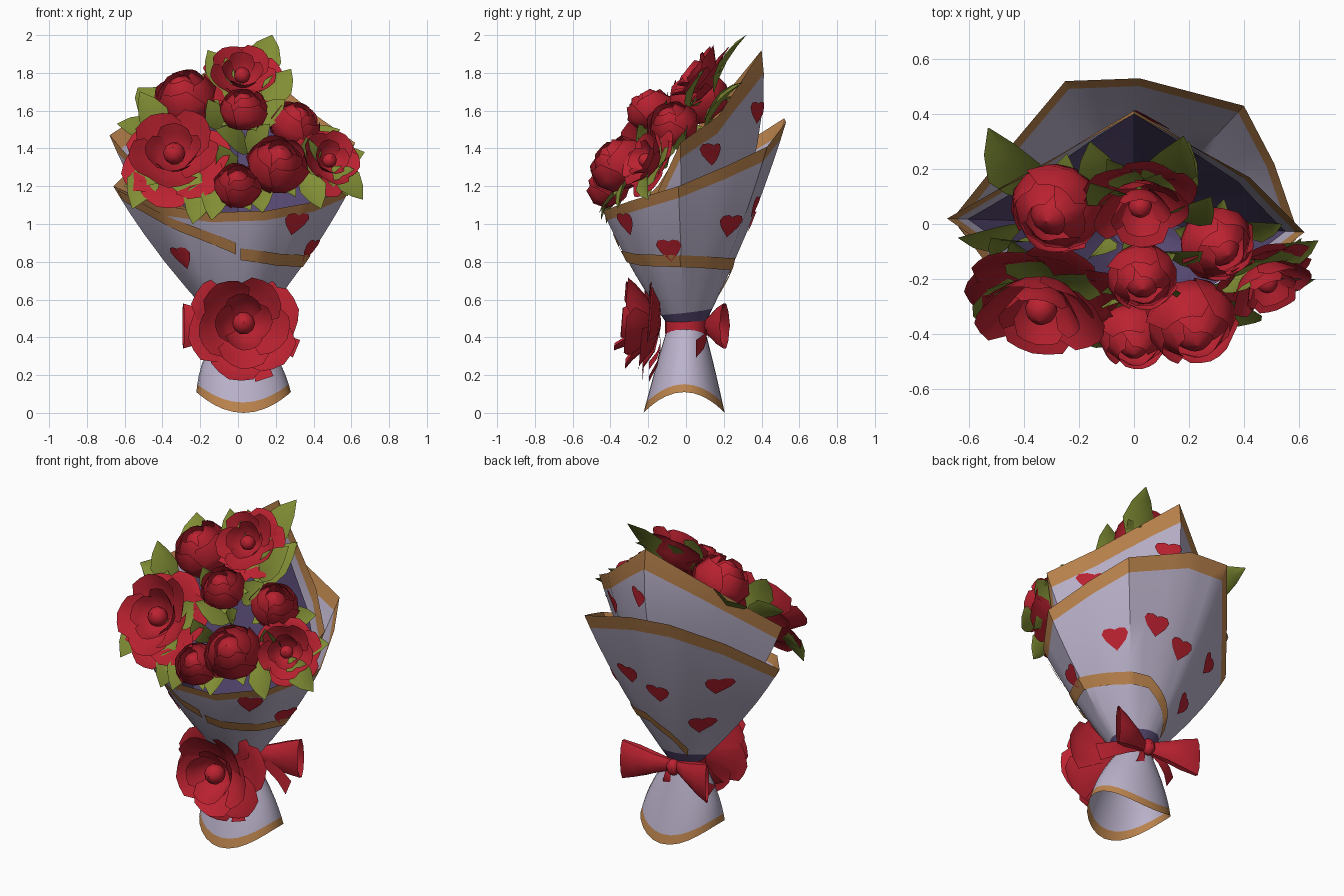
import bpy, math, random
from mathutils import Vector

if "Cube" in bpy.data.objects:
    bpy.data.objects.remove(bpy.data.objects["Cube"])
random.seed(4)

def mat(name, rgb):
    m = bpy.data.materials.new(name)
    m.diffuse_color = (*rgb, 1)
    m.use_nodes = True
    m.node_tree.nodes["Principled BSDF"].inputs["Base Color"].default_value = m.diffuse_color
    return m

RED = mat("rose red", (0.50, 0.016, 0.03))
GREEN = mat("leaf green", (0.22, 0.27, 0.035))
PAPER = mat("lavender paper", (0.50, 0.45, 0.60))
TRIM = mat("tan trim", (0.50, 0.23, 0.075))
PURPLE = mat("dark purple", (0.10, 0.07, 0.18))

def build(name, patches, mats, angle=35):
    """patches: list of (verts, faces, material slot)"""
    vs, fs, ms = [], [], []
    for v, f, m in patches:
        o = len(vs)
        vs += [tuple(p) for p in v]
        fs += [tuple(i + o for i in q) for q in f]
        ms += [m] * len(f) if isinstance(m, int) else m
    me = bpy.data.meshes.new(name)
    me.from_pydata(vs, [], fs)
    for m in mats:
        me.materials.append(m)
    for p, k in zip(me.polygons, ms):
        p.material_index = k
        p.use_smooth = True
    me.set_sharp_from_angle(angle=math.radians(angle))
    ob = bpy.data.objects.new(name, me)
    bpy.context.collection.objects.link(ob)
    return ob

def grid(fn, us, vs, closed=False, rule=lambda j: 0):
    n = len(us)
    v = [fn(a, b) for b in vs for a in us]
    f, m = [], []
    for j in range(len(vs) - 1):
        for i in range(n if closed else n - 1):
            k = (i + 1) % n
            f.append((j * n + i, j * n + k, (j + 1) * n + k, (j + 1) * n + i))
            m.append(rule(j))
    return v, f, m

# ---- paper sheets: ruled from the waist to a rim polygon ----
class Sheet:
    def __init__(self, rim, r0, z0, bulge, back=0):
        self.rim = [Vector(p) for p in rim]
        self.r0, self.z0, self.bulge, self.back = r0, z0, bulge, back
        self.ang = [math.degrees(math.atan2(p.y, p.x)) for p in self.rim]
        for i in range(1, len(rim)):
            while self.ang[i] < self.ang[i - 1]:
                self.ang[i] += 360
        self.ang.append(self.ang[0] + 360)
        self.rim.append(self.rim[0])
        self.samples = [a + (b - a) * k / 3 for a, b in zip(self.ang, self.ang[1:]) for k in range(3)]

    def top(self, a):
        a = self.ang[0] + (a - self.ang[0]) % 360
        for i in range(len(self.rim) - 1):
            if a <= self.ang[i + 1]:
                f = (a - self.ang[i]) / (self.ang[i + 1] - self.ang[i])
                return self.rim[i].lerp(self.rim[i + 1], f)

    def at(self, a, t, off=0.0):
        R = self.top(a)
        d = Vector((R.x, R.y, 0)).normalized()
        h = t + (self.bulge + self.back * max(0, d.y) ** 2 * t) * t * (1 - t)
        p = (d * self.r0).lerp(Vector((R.x, R.y, 0)), h) + d * off
        p.z = self.z0 + (R.z - self.z0) * t
        return p

    def at_z(self, a, z, off=0.008):
        return self.at(a, (z - self.z0) / (self.top(a).z - self.z0), off)

outer = Sheet([(.6, -.04, 1.2), (.51, .22, 1.31), (.4, .43, 1.41), (.02, .53, 1.54), (-.25, .52, 1.56),
               (-.46, .27, 1.4), (-.66, .02, 1.2), (-.42, -.3, 1.1), (-.15, -.43, 1.06), (.15, -.44, 1.07),
               (.42, -.3, 1.12)], .1, .47, .25)
inner = Sheet([(.62, -.03, 1.43), (.42, .17, 1.57), (0, .4, 1.92), (-.4, .18, 1.65), (-.68, .02, 1.47),
               (-.44, -.15, 1.2), (-.15, -.35, 1.0), (.15, -.36, 1.0), (.4, -.2, 1.06)], .08, .47, .3, 1.4)
rows = [0, .08, .25, .45, .65, .8, .915, 1]
build("outer_wrapper", [grid(outer.at, outer.samples, rows, True,
      lambda j: 1 if j == 6 else 2 if j == 0 else 0)], [PAPER, TRIM, PURPLE])
build("inner_wrapper", [grid(inner.at, inner.samples, rows, True,
      lambda j: 1 if j == 6 else 0)], [PAPER, TRIM])
build("wrapper_lining", [grid(lambda a, t: inner.at(a, t, -.012 if t else -.079), inner.samples,
      [0, .05, .25, .45, .65, .8, .86], True)], [PURPLE])

# flared paper skirt under the tie, open at the bottom
def skirt(a, t):
    c, s = math.cos(a), math.sin(a)
    hx, hy = t + .65 * t * (1 - t), t + .1 * t * (1 - t)
    return Vector((.03 * t + c * (.095 + .155 * hx), s * (.095 + .12 * hy) - .01 * t,
                   .46 + (.11 * c * c - .46) * t))
build("wrapper_skirt", [grid(skirt, [k * math.tau / 28 for k in range(28)], [0, .2, .4, .6, .75, .88, 1],
      True, lambda j: 1 if j == 5 else 0)], [PAPER, TRIM])

# spiral edge of the overlapping paper, as thin trim bands
def band(pts, w=.031):
    us = []
    for (a0, z0), (a1, z1) in zip(pts, pts[1:]):
        us += [(a0 + (a1 - a0) * k / 8, z0 + (z1 - z0) * k / 8) for k in range(8)]
    us.append(pts[-1])
    return grid(lambda u, v: outer.at_z(u[0], u[1] + v * w), us, [-1, 0, 1])
build("wrapper_edge_bands", [band([(182, 1.15), (225, .99), (268, .87)]),
      band([(272, .84), (310, .81), (370, .8), (400, .79), (430, .79), (460, .7), (490, .57)])], [TRIM])

# printed hearts
def heart(sheet, a, z, s=.0046):
    c = sheet.at_z(a, z)
    r = math.hypot(c.x, c.y)
    v = [c]
    for k in range(16):
        q = k * math.tau / 16
        x = 16 * math.sin(q) ** 3
        y = 13 * math.cos(q) - 4 * math.cos(2 * q) - 1.5 * math.cos(3 * q)
        v.append(sheet.at_z(a + math.degrees(x * s / r), z + y * s))
    return v, [(0, 1 + k, 1 + (k + 1) % 16) for k in range(16)], 0
build("paper_hearts", [heart(outer, a, z) for a, z in
      [(215, .83), (313, 1.01), (346, .87), (35, 1.0), (70, 1.1), (98, 1.02), (150, 1.1), (143, .8)]] +
      [heart(inner, a, z) for a, z in [(20, 1.38), (80, 1.6)]], [RED])

# ---- flowers: petals are patches of a turned profile ----
OPEN = [(6, 40, [(.05, -.28), (.5, -.2), (.86, .02), (1.03, .0)]),
        (5, 44, [(.05, -.2), (.48, .0), (.72, .25), (.84, .4)]),
        (4, 52, [(.05, -.1), (.33, .08), (.46, .32), (.52, .5)])]
BUD = [(4, 56, [(.1, -.8), (.82, -.5), (1.04, .08), (.78, .62)]),
       (3, 70, [(.1, -.7), (.75, -.35), (.86, .3), (.42, .82)])]

def petal(prof, a0, hw, xf, wild):
    wid = [.7, 1, 1, .62]
    lift = random.uniform(-wild, wild)
    def fn(u, j):
        r, z = prof[j]
        a = math.radians(a0 + u * hw * wid[j])
        r *= 1 + .05 * u + (.07 * (1 - abs(u)) if j == 3 else 0)
        return xf(Vector((r * math.cos(a), r * math.sin(a), z + lift * j / 3)))
    return grid(fn, [-1, -.5, 0, .5, 1], [0, 1, 2, 3])

def ball(xf, r, zc, rz):
    return grid(lambda a, b: xf(Vector((r * math.cos(a) * math.sin(b), r * math.sin(a) * math.sin(b),
                zc - rz * math.cos(b)))), [k * math.tau / 10 for k in range(10)],
                [.02 + k * 3.1 / 6 for k in range(7)], True)

def leaf(base, tip, w=None, ref=Vector((0, -1, .7))):
    base, tip = Vector(base), Vector(tip)
    d = tip - base
    L = d.length
    w = w or .22 * L + .025
    side = d.cross(ref).normalized()
    n = side.cross(d).normalized()
    wid = {0: .15, .25: .8, .5: 1, .78: .6, 1: .02}
    return grid(lambda u, t: base + d * t + side * u * w * wid[t] +
                n * (.06 * L * math.sin(math.pi * t) + .3 * w * abs(u) * wid[t]), [-1, 0, 1], list(wid))

def rose(name, pos, r, d, layers, sepals=4):
    pos, d = Vector(pos), Vector(d).normalized()
    q = d.to_track_quat('Z', 'Y')
    xf = lambda p: pos + q @ (p * r)
    parts = []
    for i, (n, hw, prof) in enumerate(layers):
        parts += [petal(prof, 360 * k / n + 37 * i + 15, hw, xf, .09 if layers is OPEN else .05) for k in range(n)]
    parts.append(ball(xf, .22, .22, .22) if layers is OPEN else ball(xf, .55, .1, .72))
    build(name, parts, [RED], 50)
    if sepals:
        low = -.28 if layers is OPEN else -.6
        build(name + "_sepals", [leaf(xf(Vector((0, 0, low))), xf(Vector((1.13 * math.cos(a), 1.13 * math.sin(a), low + .15))),
              .32 * r, d) for a in [.5 + k * math.tau / sepals for k in range(sepals)]], [GREEN])

for i, (p, r, d) in enumerate([((-.33, -.26, 1.34), .27, (-.12, -.8, .55)),
                               ((.02, .1, 1.76), .2, (.05, -.75, .6)),
                               ((.47, -.18, 1.32), .18, (.35, -.8, .4))]):
    rose("open_rose_%d" % (i + 1), p, r, d, OPEN)
for i, (p, r, d) in enumerate([((-.28, .06, 1.66), .165, (-.3, -.4, .9)),
                               ((.03, -.19, 1.6), .125, (0, -.5, .9)),
                               ((.3, -.07, 1.52), .135, (.4, -.4, .8)),
                               ((.21, -.35, 1.31), .16, (.15, -.65, .6)),
                               ((.0, -.4, 1.2), .125, (0, -.7, .6))]):
    rose("rose_bud_%d" % (i + 1), p, r, d, BUD)
rose("tie_rose", (.03, -.21, .47), .275, (0, -1, .08), OPEN, 0)

# loose leaves poking out between the flowers
build("bouquet_leaves", [leaf(b, t) for b, t in [
    ((.08, .15, 1.7), (.18, .32, 2.0)), ((-.05, .1, 1.7), (-.16, .15, 1.92)), ((-.33, .1, 1.5), (-.53, .35, 1.72)),
    ((.15, .02, 1.6), (.28, .1, 1.82)), ((.08, .1, 1.5), (.2, .3, 1.75)), ((-.4, 0, 1.45), (-.64, -.05, 1.53)),
    ((.48, -.1, 1.3), (.67, -.06, 1.38)), ((.5, -.2, 1.3), (.66, -.2, 1.13)), ((.35, -.28, 1.27), (.44, -.36, 1.08)),
    ((-.18, -.33, 1.22), (-.24, -.42, 1.0)), ((-.1, -.33, 1.22), (-.14, -.45, 1.02)), ((.1, -.3, 1.2), (.13, -.46, 1.06)),
    ((-.45, -.2, 1.3), (-.56, -.36, 1.08)), ((.35, 0, 1.4), (.54, 0, 1.5)), ((-.4, -.05, 1.45), (-.52, -.05, 1.7))]] +
    [leaf(b, t) for b, t in [   # fill between the middle flowers
    ((.05, -.1, 1.38), (-.12, -.25, 1.5)), ((.06, -.15, 1.36), (.17, -.25, 1.53)), ((-.05, -.2, 1.25), (-.1, -.3, 1.42)),
    ((.1, -.1, 1.5), (.25, -.1, 1.66)), ((-.1, -.05, 1.5), (-.16, -.12, 1.66)),
    ((.38, -.15, 1.3), (.36, -.25, 1.46)), ((-.08, .1, 1.55), (-.16, .3, 1.75))]], [GREEN])

# ---- ribbon: band, bow at the back, tails ----
ring = [k * math.tau / 20 for k in range(20)]
build("ribbon_band", [grid(lambda a, z: Vector((.11 * math.cos(a), .11 * math.sin(a), z)), ring, [.42, .455, .49], True)], [RED])

def wing(s):
    size = {0: (.035, .02), .35: (.065, .05), .7: (.1, .055), 1: (.125, .025)}
    def fn(a, t):
        h, w = size[t]
        return Vector((s * (.02 + .27 * t + .2 * w * math.cos(a)), .115 + .09 * t + w * math.cos(a),
                       .46 + h * math.sin(a)))
    return grid(fn, [k * math.tau / 10 for k in range(10)], list(size), True)

def strip(a, b, w):
    a, b = Vector(a), Vector(b)
    side = (b - a).cross(Vector((0, 1, 0))).normalized() * w
    return grid(lambda u, t: a.lerp(b, t) + side * u * (.5 + .5 * t) + Vector((0, .03 * math.sin(3 * t), 0)),
                [-1, 1], [0, .33, .67, 1])
build("ribbon_bow", [wing(1), wing(-1), ball(lambda p: p + Vector((0, .125, .455)), .04, 0, .05)], [RED])
build("ribbon_tails", [strip((.05, .1, .45), (.31, .05, .34), .05), strip((-.05, .1, .45), (-.22, .05, .34), .045),
      strip((.03, .1, .45), (.06, .09, .3), .03), strip((.06, -.14, .42), (.14, -.2, .18), .05),
      strip((0, -.14, .42), (-.08, -.2, .25), .05)], [RED])
